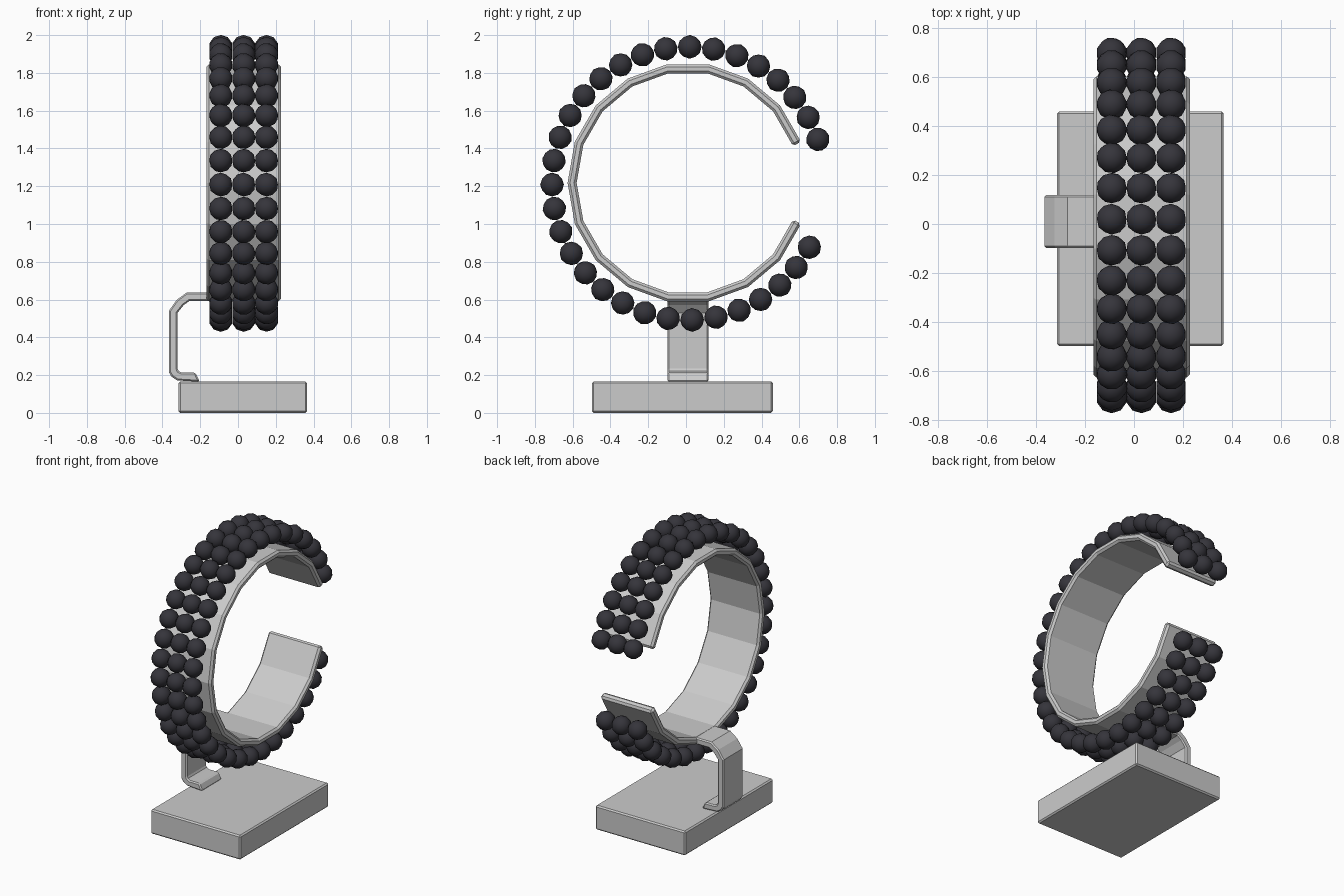
import bpy, bmesh, math
from mathutils import Matrix, Vector

if "Cube" in bpy.data.objects:
    bpy.data.objects.remove(bpy.data.objects["Cube"])


def material(name, rgb):
    m = bpy.data.materials.new(name)
    m.diffuse_color = (*rgb, 1)
    m.use_nodes = True
    m.node_tree.nodes["Principled BSDF"].inputs["Base Color"].default_value = m.diffuse_color
    return m


SILVER = material("silver grey", (0.6, 0.6, 0.6))
BLACK = material("charcoal black", (0.036, 0.035, 0.044))


def finish(name, bm, mat, bevel=0.0, segments=1):
    bmesh.ops.recalc_face_normals(bm, faces=bm.faces)
    me = bpy.data.meshes.new(name)
    bm.to_mesh(me)
    bm.free()
    me.materials.append(mat)
    ob = bpy.data.objects.new(name, me)
    bpy.context.collection.objects.link(ob)
    if bevel:
        mod = ob.modifiers.new("bevel", 'BEVEL')
        mod.width = bevel
        mod.segments = segments
        mod.limit_method = 'ANGLE'
        mod.angle_limit = math.radians(50)
    return ob


def strip(outer, inner, place, lo, hi):
    """Solid bent strip between two profile lines, extruded from lo to hi."""
    bm = bmesh.new()
    rings = [[bm.verts.new(place(p, w)) for p, w in ((a, lo), (a, hi), (b, hi), (b, lo))]
             for a, b in zip(outer, inner)]
    for r, s in zip(rings, rings[1:]):
        for i in range(4):
            j = (i + 1) % 4
            bm.faces.new((r[i], r[j], s[j], s[i]))
    bm.faces.new(rings[0])
    bm.faces.new(rings[-1])
    return bm


# base block
bm = bmesh.new()
bmesh.ops.create_cube(bm, size=1, matrix=Matrix.Translation((0.026, -0.019, 0.083))
                      @ Matrix.Diagonal((0.68, 0.957, 0.166, 1)))
finish("base", bm, SILVER, 0.009)

# open cuff: 18-sided band with two sides missing
CY, CZ, R, T = 0.01, 1.218, 0.637, 0.048
outer, inner = [], []
for k in range(1, 18):
    a = math.radians(20 * k)
    n = math.radians({1: 30, 17: 330}.get(k, 20 * k))
    p = Vector((CY + R * math.cos(a), CZ + R * math.sin(a)))
    outer.append(p)
    inner.append(p - T * Vector((math.cos(n), math.sin(n))))
finish("cuff_band", strip(outer, inner, lambda p, w: (w, p[0], p[1]), -0.166, 0.228),
       SILVER, 0.013)

# bent bracket from the cuff down to the base
outer = [(-0.14, 0.637), (-0.272, 0.637), (-0.325, 0.598), (-0.366, 0.54), (-0.366, 0.215),
         (-0.352, 0.192), (-0.322, 0.172), (-0.203, 0.165)]
inner = [(-0.14, 0.592), (-0.258, 0.592), (-0.288, 0.57), (-0.32, 0.53), (-0.32, 0.235),
         (-0.314, 0.222), (-0.298, 0.213), (-0.225, 0.213)]
finish("bracket", strip(outer, inner, lambda p, w: (p[0], w, p[1]), -0.098, 0.119),
       SILVER, 0.008)

# three rows of beads around the cuff
bm = bmesh.new()
for x in (-0.091, 0.030, 0.151):
    for i in range(32):
        a = math.radians(18.8 + i * 313.3 / 31)
        loc = (x, 0.014 + 0.723 * math.cos(a), 1.215 + 0.723 * math.sin(a))
        bmesh.ops.create_icosphere(bm, subdivisions=2, radius=0.063,
                                   matrix=Matrix.Translation(loc) @ Matrix.Rotation(a, 4, 'X'))
for f in bm.faces:
    f.smooth = True
finish("beads", bm, BLACK)
